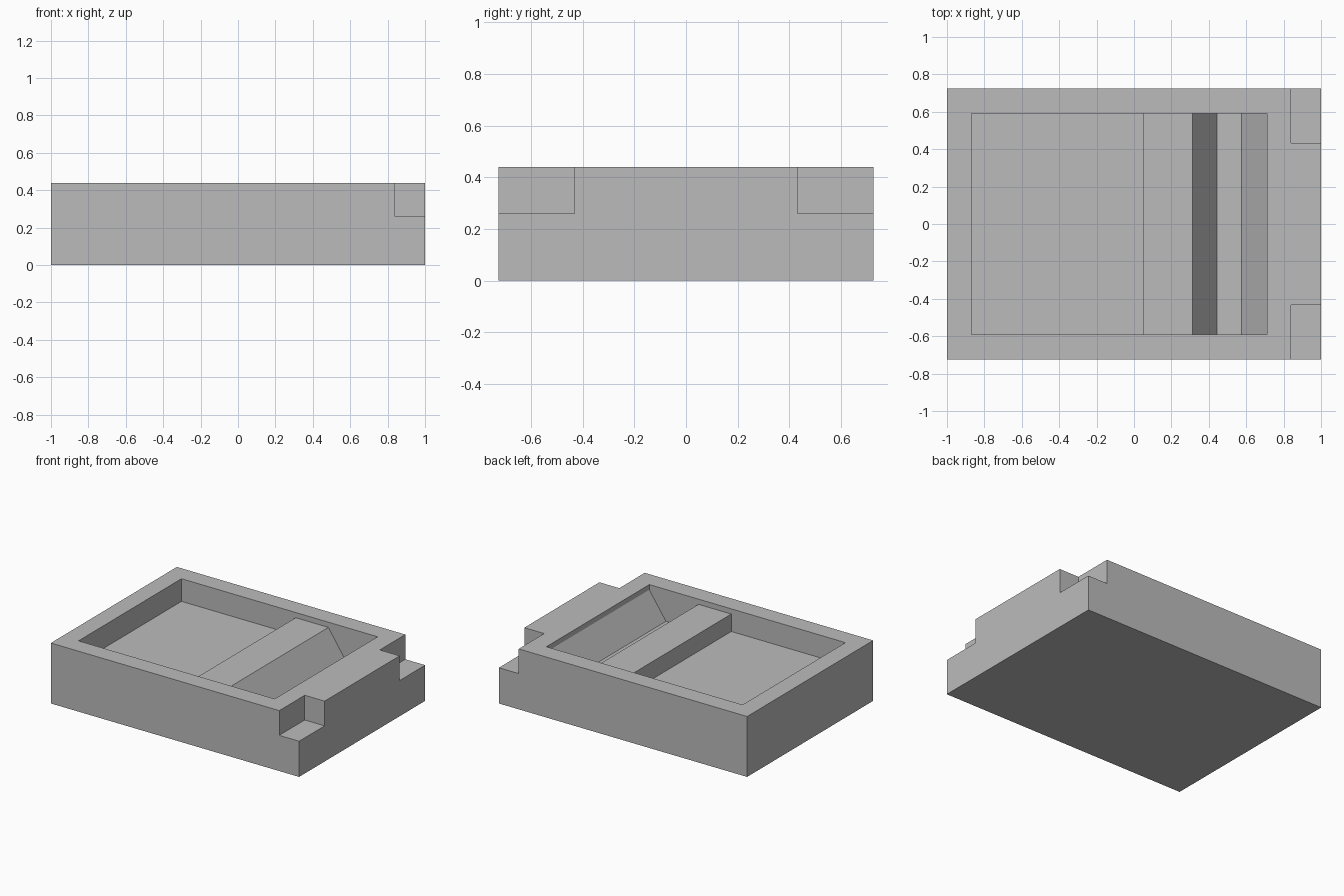
import bpy
import bmesh

if "Cube" in bpy.data.objects:
    bpy.data.objects.remove(bpy.data.objects["Cube"], do_unlink=True)

HALF_Y, HEIGHT = 0.725, 0.44     # outer block
POCKET_Y, ABOVE = 0.592, 0.6     # recess half width, top of the cutters

grey = bpy.data.materials.new("plain_grey")
grey.use_nodes = True
colour = (0.5, 0.5, 0.5, 1)
grey.diffuse_color = colour
grey.node_tree.nodes["Principled BSDF"].inputs["Base Color"].default_value = colour


def extrude_profile(name, profile, y0, y1):
    """Closed solid from an (x, z) outline swept from y0 to y1."""
    bm = bmesh.new()
    face = bm.faces.new([bm.verts.new((x, y0, z)) for x, z in profile])
    swept = bmesh.ops.extrude_face_region(bm, geom=[face])["geom"]
    verts = [v for v in swept if isinstance(v, bmesh.types.BMVert)]
    bmesh.ops.translate(bm, verts=verts, vec=(0, y1 - y0, 0))
    bmesh.ops.recalc_face_normals(bm, faces=bm.faces)
    mesh = bpy.data.meshes.new(name)
    bm.to_mesh(mesh)
    bm.free()
    mesh.materials.append(grey)
    obj = bpy.data.objects.new(name, mesh)
    bpy.context.collection.objects.link(obj)
    return obj


def rectangle(x0, x1, z0, z1):
    return [(x0, z0), (x1, z0), (x1, z1), (x0, z1)]


# Outer block
tray = extrude_profile("tray_body", rectangle(-1, 1, 0, HEIGHT), -HALF_Y, HALF_Y)

# Recess: flat floor, raised bar, then a trough with sloping sides
recess = [(-0.87, ABOVE), (-0.87, 0.275), (0.05, 0.275), (0.05, 0.402),
          (0.314, 0.402), (0.445, 0.208), (0.576, 0.208), (0.71, 0.402),
          (0.71, ABOVE)]
cutters = [extrude_profile("recess_cutter", recess, -POCKET_Y, POCKET_Y)]

# Stepped notches at both corners of the +x end
for side, label in ((-1, "front"), (1, "back")):
    cutters.append(extrude_profile(label + "_notch_cutter",
                                   rectangle(0.84, 1.2, 0.26, ABOVE),
                                   side * 0.432, side * 0.9))

# Carve the block
bpy.context.view_layer.objects.active = tray
for cutter in cutters:
    cut = tray.modifiers.new(cutter.name, "BOOLEAN")
    cut.operation = "DIFFERENCE"
    cut.solver = "EXACT"
    cut.object = cutter
    bpy.ops.object.modifier_apply(modifier=cut.name)
    bpy.data.objects.remove(cutter, do_unlink=True)
